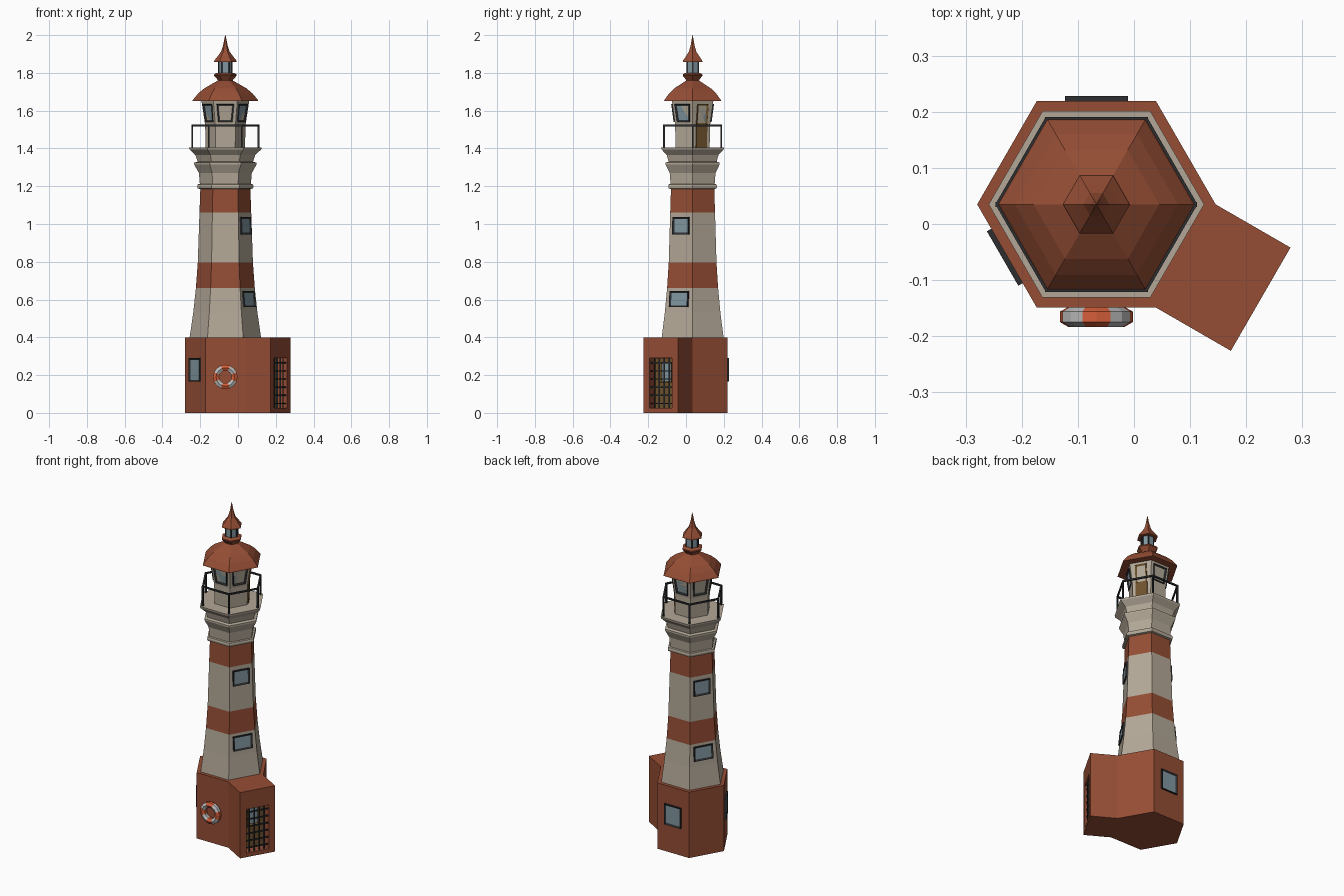
import bpy, bmesh, math
from mathutils import Matrix, Vector

if "Cube" in bpy.data.objects:
    bpy.data.objects.remove(bpy.data.objects["Cube"])

C = Vector((-0.067, 0.035, 0))      # tower axis
K = math.cos(math.pi / 6)           # circumradius -> apothem


def mat(name, r, g, b):
    m = bpy.data.materials.new(name)
    m.diffuse_color = (r, g, b, 1)
    m.use_nodes = True
    m.node_tree.nodes["Principled BSDF"].inputs["Base Color"].default_value = m.diffuse_color
    return m


RED = mat("brick_red", 0.30, 0.075, 0.035)
CREAM = mat("cream", 0.45, 0.39, 0.31)
DARK = mat("dark_metal", 0.025, 0.027, 0.03)
GLASS = mat("glass", 0.22, 0.31, 0.35)
WOOD = mat("wood", 0.16, 0.085, 0.025)
ORANGE = mat("buoy_orange", 0.65, 0.11, 0.04)
WHITE = mat("buoy_white", 0.5, 0.5, 0.5)


def finish(bm, name, *mats):
    bmesh.ops.recalc_face_normals(bm, faces=bm.faces[:])
    me = bpy.data.meshes.new(name)
    bm.to_mesh(me)
    bm.free()
    for m in mats:
        me.materials.append(m)
    ob = bpy.data.objects.new(name, me)
    bpy.context.collection.objects.link(ob)
    return ob


def corner(r, deg, z):
    a = math.radians(deg)
    return C + Vector((r * math.cos(a), r * math.sin(a), z))


def hex_lathe(name, prof, mats, idx=None):
    """Six-sided solid from (radius, z) profile, idx = material per band."""
    bm = bmesh.new()
    rings = [[bm.verts.new(corner(r, 60 * i, z)) for i in range(6)] for r, z in prof]
    for k in range(len(rings) - 1):
        for i in range(6):
            j = (i + 1) % 6
            f = bm.faces.new((rings[k][i], rings[k][j], rings[k + 1][j], rings[k + 1][i]))
            f.material_index = idx[k] if idx else 0
    bm.faces.new(rings[0])
    bm.faces.new(rings[-1])
    return finish(bm, name, *mats)


def wall_frame(deg, ap, z, slope=0.0):
    """Local axes on a wall: x along, y outward, z up the slope."""
    n = corner(ap, deg, z)
    return (Matrix.Translation(n) @ Matrix.Rotation(math.radians(deg - 90), 4, 'Z')
            @ Matrix.Rotation(-math.atan(slope), 4, 'X'))


def on_profile(prof, deg, z):
    for (r0, z0), (r1, z1) in zip(prof, prof[1:]):
        if z0 <= z <= z1:
            s = (r1 - r0) / (z1 - z0)
            return wall_frame(deg, (r0 + s * (z - z0)) * K, z, s * K)


def add_box(bm, M, x, y0, y1, z0, z1, xt=None):
    """Box of half width x (xt at top)."""
    vs = bmesh.ops.create_cube(bm, size=2)["verts"]
    for v in vs:
        w = x if v.co.z < 0 or xt is None else xt
        v.co = M @ Vector((v.co.x * w, y1 if v.co.y > 0 else y0, z1 if v.co.z > 0 else z0))
    return vs


def window(name, M, w, h, frame=DARK, wt=None, t=0.009, border=0.014):
    bm = bmesh.new()
    add_box(bm, Matrix(), w / 2, -0.01, t, -h / 2, h / 2, wt / 2 if wt else None)
    bm.normal_update()
    front = max(bm.faces, key=lambda f: f.normal.y)
    bmesh.ops.inset_individual(bm, faces=[front], thickness=border, depth=-0.006)
    front.material_index = 1
    bm.transform(M)
    return finish(bm, name, frame, GLASS)


def box(name, M, m, *dims):
    bm = bmesh.new()
    add_box(bm, M, *dims)
    return finish(bm, name, m)


def add_bar(bm, a, b, t):
    d = b - a
    M = Matrix.Translation(a) @ d.to_track_quat('Z', 'Y').to_matrix().to_4x4()
    add_box(bm, M, t / 2, -t / 2, t / 2, 0, d.length)


# Base house with porch on the 330 degree side
R0, L = 0.2125, 0.154
out = corner(L, 330, 0) - C
ring = [corner(R0, a, 0) for a in (0, 60, 120, 180, 240, 300)]
ring += [ring[5] + out, ring[0] + out]
bm = bmesh.new()
f = bm.faces.new([bm.verts.new(p) for p in ring])
top = bmesh.ops.extrude_face_region(bm, geom=[f])["geom"]
bmesh.ops.translate(bm, vec=(0, 0, 0.4), verts=[v for v in top if isinstance(v, bmesh.types.BMVert)])
base = finish(bm, "base_house", RED)

# Porch doorway, door and gate
P = wall_frame(330, R0 * K + L, 0)
cutter = box("doorway_cutter", P, RED, 0.069, -0.07, 0.03, 0.025, 0.29)
cutter.hide_render = True
cutter.hide_viewport = True
mod = base.modifiers.new("doorway", 'BOOLEAN')
mod.object = cutter
mod.operation = 'DIFFERENCE'
mod.solver = 'EXACT'
box("entrance_door", P, WOOD, 0.068, -0.072, -0.062, 0.026, 0.289)
window("entrance_door_window", P @ Matrix.Translation((0, -0.062, 0.215)), 0.07, 0.11, WOOD, None, 0.008, 0.01)
bm = bmesh.new()
for i in range(4):
    x = -0.045 + 0.03 * i
    add_bar(bm, P @ Vector((x, -0.012, 0.025)), P @ Vector((x, -0.012, 0.29)), 0.007)
for i in range(6):
    z = 0.05 + 0.043 * i
    add_bar(bm, P @ Vector((-0.069, -0.012, z)), P @ Vector((0.069, -0.012, z)), 0.007)
finish(bm, "entrance_gate", DARK)

# Base windows
for n, a in enumerate((90, 210)):
    window(f"base_window_{n}", wall_frame(a, R0 * K, 0.228), 0.112, 0.125)

# Striped tower
tower = [(0.189, 0.4), (0.170, 0.53), (0.156, 0.66), (0.146, 0.795), (0.137, 1.06), (0.132, 1.195)]
hex_lathe("tower", tower, (CREAM, RED), (0, 0, 1, 0, 1))
for a in (150, 330):
    window(f"tower_window_low_{a}", on_profile(tower, a, 0.602), 0.115, 0.085)
    window(f"tower_window_high_{a}", on_profile(tower, a, 0.99), 0.1, 0.092)

# Cornice and gallery deck
hex_lathe("tower_cornice", [
    (0.132, 1.185), (0.146, 1.188), (0.149, 1.199), (0.146, 1.21), (0.135, 1.212), (0.140, 1.27),
    (0.165, 1.315), (0.165, 1.325), (0.147, 1.33), (0.158, 1.365), (0.190, 1.395), (0.192, 1.405)], (CREAM,))

# Gallery railing
bm = bmesh.new()
for i in range(6):
    a, b = (corner(0.175, 60 * (i + k), 1.522) for k in (0, 1))
    add_bar(bm, a, b, 0.009)
    add_bar(bm, Vector((a.x, a.y, 1.40)), Vector((a.x, a.y, 1.526)), 0.009)
finish(bm, "gallery_railing", DARK)

# Lantern room with windows and door
room = [(0.104, 1.40), (0.107, 1.525), (0.127, 1.655)]
hex_lathe("lantern_room", room, (CREAM,))
for a in (90, 150, 210, 270, 330):
    window(f"lantern_window_{a}", on_profile(room, a, 1.588), 0.075, 0.095, DARK, 0.092, 0.006, 0.011)
window("gallery_door_upper", on_profile(room, 30, 1.58), 0.066, 0.112, WOOD, None, 0.006, 0.013)
box("gallery_door_lower", on_profile(room, 30, 1.465), WOOD, 0.033, -0.01, 0.006, -0.06, 0.06)

# Roof, cupola and spire
hex_lathe("roof", [(0.175, 1.65), (0.172, 1.657), (0.145, 1.69), (0.112, 1.718), (0.065, 1.745), (0.038, 1.76)], (RED,))
hex_lathe("cupola_base", [(0.036, 1.75), (0.040, 1.763), (0.060, 1.785), (0.060, 1.792), (0.045, 1.80), (0.036, 1.80)], (RED,))
hex_lathe("cupola_glass", [(0.035, 1.795), (0.035, 1.865)], (GLASS,))
bm = bmesh.new()
for i in range(6):
    add_bar(bm, corner(0.034, 60 * i, 1.795), corner(0.034, 60 * i, 1.865), 0.008)
finish(bm, "cupola_posts", DARK)
hex_lathe("spire", [(0.060, 1.858), (0.058, 1.866), (0.040, 1.889), (0.023, 1.912), (0.012, 1.945), (0.001, 2.0)], (RED,))

# Lifebuoy on the front wall
bm = bmesh.new()
N, S = 16, 6
rows = []
for i in range(N):
    t = 2 * math.pi * i / N
    row = []
    for k in range(S):
        p = 2 * math.pi * (k + 0.5) / S
        r = 0.049 + 0.0185 * math.sin(p + math.pi / 6)
        row.append(bm.verts.new((C.x + r * math.cos(t), -0.1655 + 0.0185 * math.cos(p + math.pi / 6),
                                 0.19 + r * math.sin(t))))
    rows.append(row)
for i in range(N):
    for k in range(S):
        n, q = rows[(i + 1) % N], (k + 1) % S
        f = bm.faces.new((rows[i][k], rows[i][q], n[q], n[k]))
        f.material_index = ((i + 1) // 2) % 2
finish(bm, "lifebuoy", ORANGE, WHITE)
